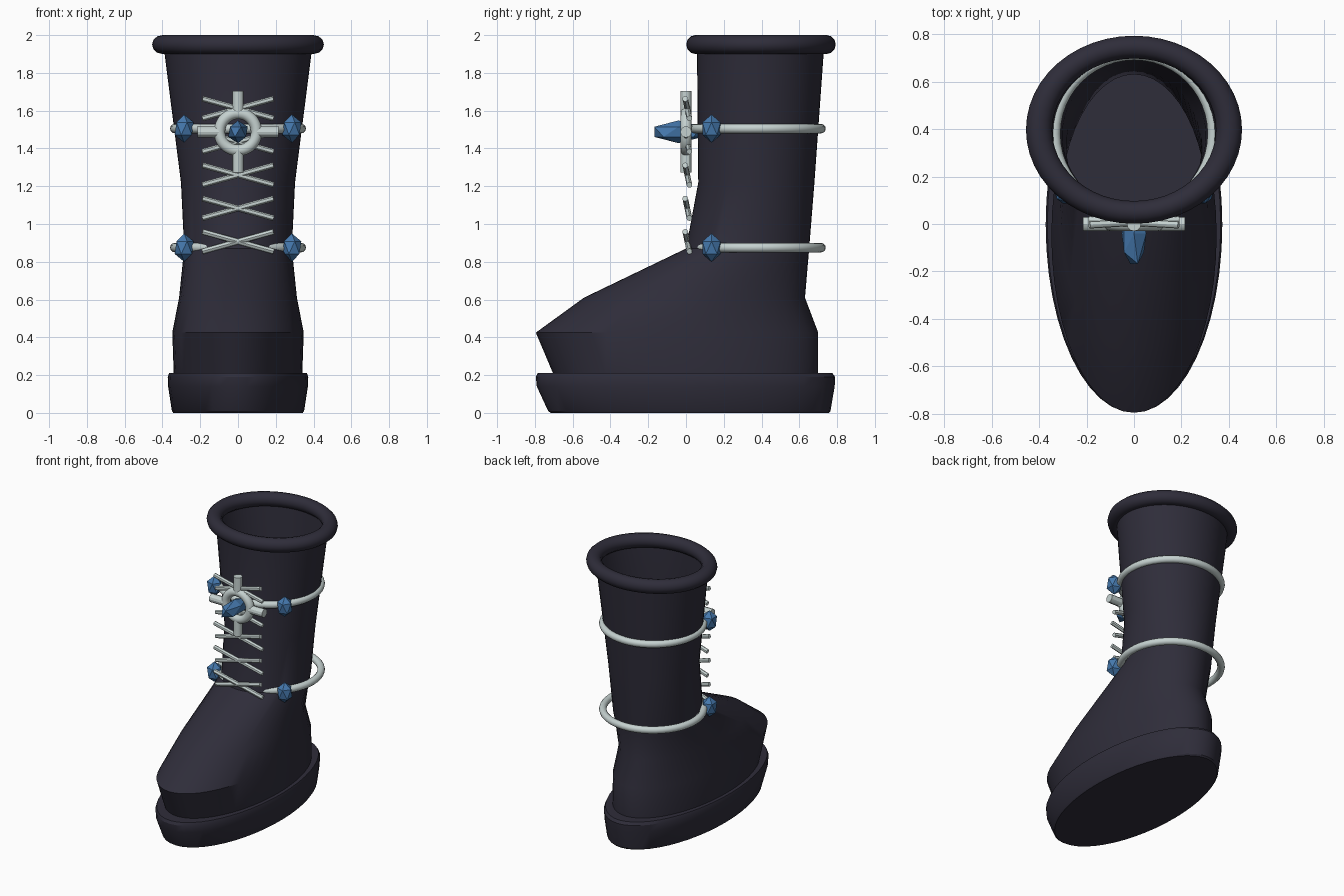
import bpy, bmesh, math
from mathutils import Vector, Matrix

if "Cube" in bpy.data.objects:
    bpy.data.objects.remove(bpy.data.objects["Cube"])


def material(name, rgb):
    m = bpy.data.materials.new(name)
    m.diffuse_color = (*rgb, 1)
    m.use_nodes = True
    m.node_tree.nodes["Principled BSDF"].inputs["Base Color"].default_value = m.diffuse_color
    return m


LEATHER = material("dark leather", (0.028, 0.026, 0.042))
SILVER = material("pale silver", (0.56, 0.64, 0.63))
BLUE = material("blue crystal", (0.06, 0.19, 0.42))


def finish(bm, name, mat, smooth=True):
    bmesh.ops.recalc_face_normals(bm, faces=bm.faces)
    me = bpy.data.meshes.new(name)
    bm.to_mesh(me)
    bm.free()
    ob = bpy.data.objects.new(name, me)
    bpy.context.collection.objects.link(ob)
    me.materials.append(mat)
    if smooth:
        bpy.ops.object.select_all(action='DESELECT')
        ob.select_set(True)
        bpy.context.view_layer.objects.active = ob
        bpy.ops.object.shade_smooth_by_angle(angle=math.radians(30))
    return ob


def loft(name, sections, mat, cap_top, n=48):
    """Stack of ellipses, each given as (z, front y, back y, half width)."""
    bm = bmesh.new()
    rings = []
    for z, yf, yb, hx in sections:
        cy, hy = (yf + yb) / 2, (yb - yf) / 2
        rings.append([bm.verts.new((hx * math.cos(math.tau * i / n),
                                    cy + hy * math.sin(math.tau * i / n), z))
                      for i in range(n)])
    for a, b in zip(rings, rings[1:]):
        for i in range(n):
            j = (i + 1) % n
            bm.faces.new((a[i], a[j], b[j], b[i]))
    bm.faces.new(rings[0][::-1])
    if cap_top:
        bm.faces.new(rings[-1])
    return finish(bm, name, mat)


def torus(name, center, major, minor, mat, scale=(1, 1, 1), upright=False):
    bpy.ops.mesh.primitive_torus_add(major_radius=major, minor_radius=minor,
                                     major_segments=48, minor_segments=12,
                                     location=center)
    ob = bpy.context.object
    ob.name = name
    ob.scale = scale
    if upright:
        ob.rotation_euler.x = math.pi / 2
    ob.data.materials.append(mat)
    bpy.ops.object.shade_smooth_by_angle(angle=math.radians(40))


def rod(name, a, b, r, mat, n=12):
    a, b = Vector(a), Vector(b)
    bm = bmesh.new()
    mtx = Matrix.Translation((a + b) / 2) @ (b - a).to_track_quat('Z', 'Y').to_matrix().to_4x4()
    bmesh.ops.create_cone(bm, cap_ends=True, segments=n, radius1=r, radius2=r,
                          depth=(b - a).length, matrix=mtx)
    finish(bm, name, mat)


def gem(name, center, size):
    bm = bmesh.new()
    bmesh.ops.create_icosphere(bm, subdivisions=1, radius=1,
                               matrix=Matrix.Translation(center) @ Matrix.Diagonal((*size, 1)))
    finish(bm, name, BLUE, smooth=False)


# Sole and hollow boot body
loft("sole", [(0.0, -0.715, 0.755, 0.343), (0.01, -0.73, 0.765, 0.35),
              (0.14, -0.79, 0.787, 0.37), (0.19, -0.795, 0.79, 0.372),
              (0.21, -0.785, 0.775, 0.365)], LEATHER, True)
loft("boot_body", [(0.2, -0.70, 0.70, 0.34), (0.425, -0.795, 0.70, 0.348),
                   (0.61, -0.54, 0.63, 0.312), (0.87, 0.0, 0.652, 0.285),
                   (1.22, 0.065, 0.68, 0.302), (1.95, 0.058, 0.732, 0.395)],
     LEATHER, False)

# Rolled collar
torus("collar", (0, 0.397, 1.95), 0.4, 0.055, LEATHER, (1, 0.87, 0.91))

# Ankle and calf straps with side gems
for label, z in (("ankle", 0.875), ("calf", 1.505)):
    torus(label + "_strap", (0, 0.38, z), 0.335, 0.025, SILVER)
    for side, s in (("right", 1), ("left", -1)):
        gem(f"{label}_{side}_gem", (s * 0.285, 0.135, z), (0.056, 0.056, 0.075))

# Crossed laces
for i in range(5):
    z = 0.907 + 0.176 * i
    for s in (1, -1):
        rod(f"lace_{i}_{'right' if s > 0 else 'left'}",
            (-s * 0.188, 0.018, z - 0.052), (s * 0.188, -0.004, z + 0.052), 0.015, SILVER)

# Buckle ring, four lugs and centre gem
BZ = 1.488
torus("buckle_ring", (0, 0, BZ), 0.098, 0.03, SILVER, upright=True)
for i in range(4):
    dx, dz = round(math.cos(i * math.pi / 2)), round(math.sin(i * math.pi / 2))
    rod(f"buckle_lug_{i}", (dx * 0.1, 0, BZ + dz * 0.1),
        (dx * 0.215, 0, BZ + dz * 0.215), 0.03, SILVER)
gem("buckle_gem", (0, -0.04, BZ), (0.058, 0.15, 0.06))
